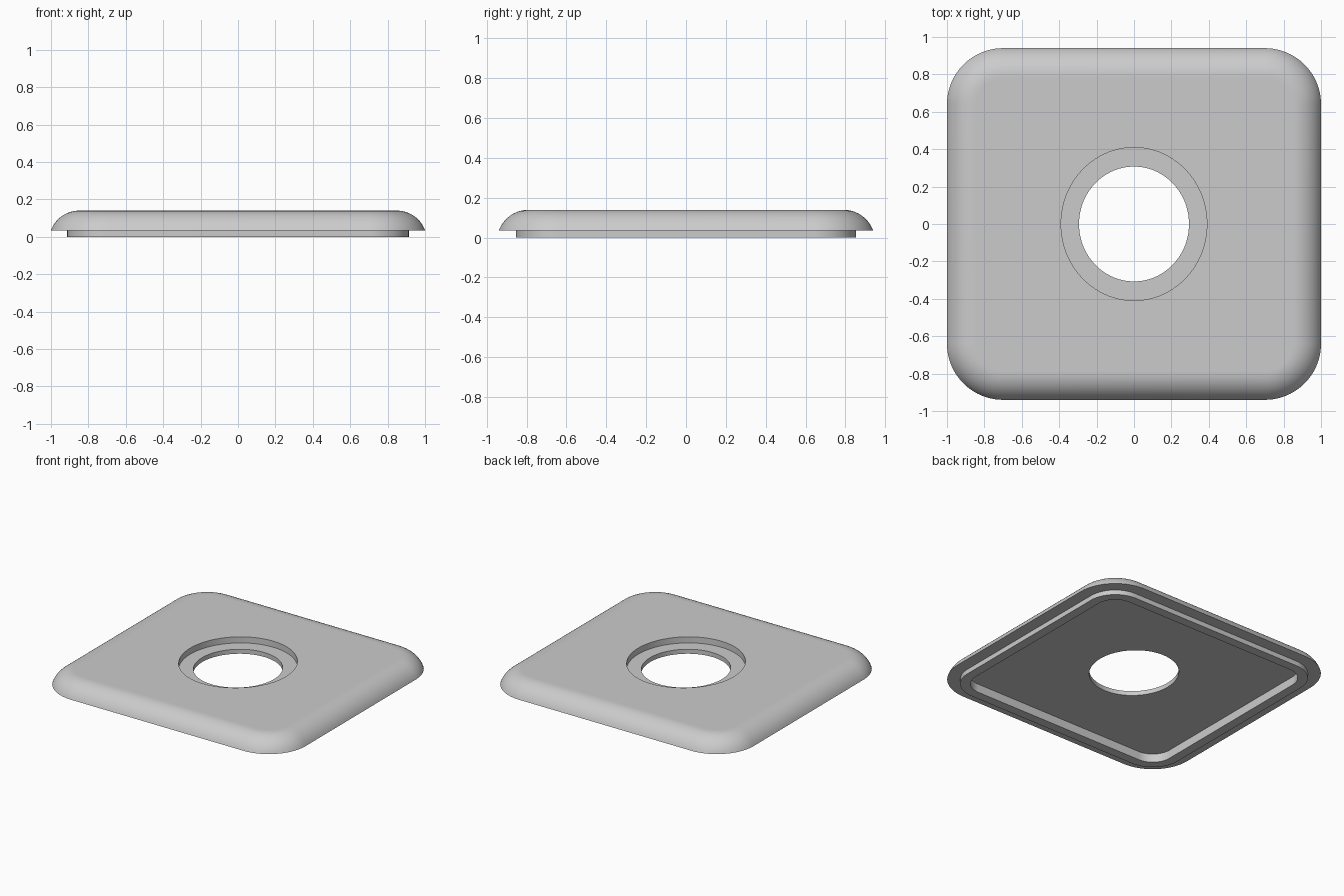
import bpy
import bmesh
import math

cube = bpy.data.objects.get("Cube")
if cube:
    bpy.data.objects.remove(cube, do_unlink=True)

HALF_X, HALF_Y, CORNER = 1.0, 0.94, 0.30
PER_CORNER = 24
TOP, RIM, FLOOR, LEDGE = 0.14, 0.035, 0.062, 0.095


def rounded_rect(inset, z):
    """Loop of points around the outline, moved inward by inset."""
    r = CORNER - inset
    pts = []
    for corner in range(4):
        sx = 1 if corner in (0, 3) else -1
        sy = 1 if corner < 2 else -1
        for i in range(PER_CORNER):
            a = math.pi / 2 * (corner + i / (PER_CORNER - 1))
            pts.append((sx * (HALF_X - CORNER) + r * math.cos(a),
                        sy * (HALF_Y - CORNER) + r * math.sin(a), z))
    return pts


def oval(rx, ry, z):
    """Loop of points around the hole, matching the outline count."""
    n = 4 * PER_CORNER
    angles = [2 * math.pi * (i + 0.5) / n for i in range(n)]
    return [(rx * math.cos(a), ry * math.sin(a), z) for a in angles]


# Domed edge: an arc that meets the flat top smoothly
RUN = 0.15
drop = TOP - RIM
radius = (RUN ** 2 + drop ** 2) / (2 * drop)
sweep = math.asin(RUN / radius)
loops = []
STEPS = 12
for i in range(STEPS + 1):
    a = sweep * (1 - i / STEPS)
    loops.append(rounded_rect(RUN - radius * math.sin(a),
                              TOP - radius * (1 - math.cos(a))))

# Flat top, stepped hole, hollow underside and locating lip
loops += [
    rounded_rect(RUN + 0.01, TOP),
    oval(0.39, 0.409, TOP),
    oval(0.39, 0.409, LEDGE),
    oval(0.294, 0.307, LEDGE),
    oval(0.294, 0.307, FLOOR),
    rounded_rect(0.155, FLOOR),
    rounded_rect(0.155, 0),
    rounded_rect(0.087, 0),
    rounded_rect(0.087, RIM),
]

# Join neighbouring loops into one closed skin
bm = bmesh.new()
rings = [[bm.verts.new(p) for p in loop] for loop in loops]
for k, ring in enumerate(rings):
    following = rings[(k + 1) % len(rings)]
    for i in range(len(ring)):
        j = (i + 1) % len(ring)
        bm.faces.new((ring[i], ring[j], following[j], following[i]))
bmesh.ops.recalc_face_normals(bm, faces=bm.faces[:])
mesh = bpy.data.meshes.new("cover_plate")
bm.to_mesh(mesh)
bm.free()

# Plain grey finish
grey = bpy.data.materials.new("light_grey")
grey.use_nodes = True
colour = (0.6, 0.6, 0.6, 1)
grey.diffuse_color = colour
for node in grey.node_tree.nodes:
    if node.type == 'BSDF_PRINCIPLED':
        node.inputs["Base Color"].default_value = colour
mesh.materials.append(grey)

plate = bpy.data.objects.new("cover_plate", mesh)
bpy.context.collection.objects.link(plate)
bpy.ops.object.select_all(action='DESELECT')
plate.select_set(True)
bpy.context.view_layer.objects.active = plate
bpy.ops.object.shade_smooth_by_angle(angle=math.radians(30))
